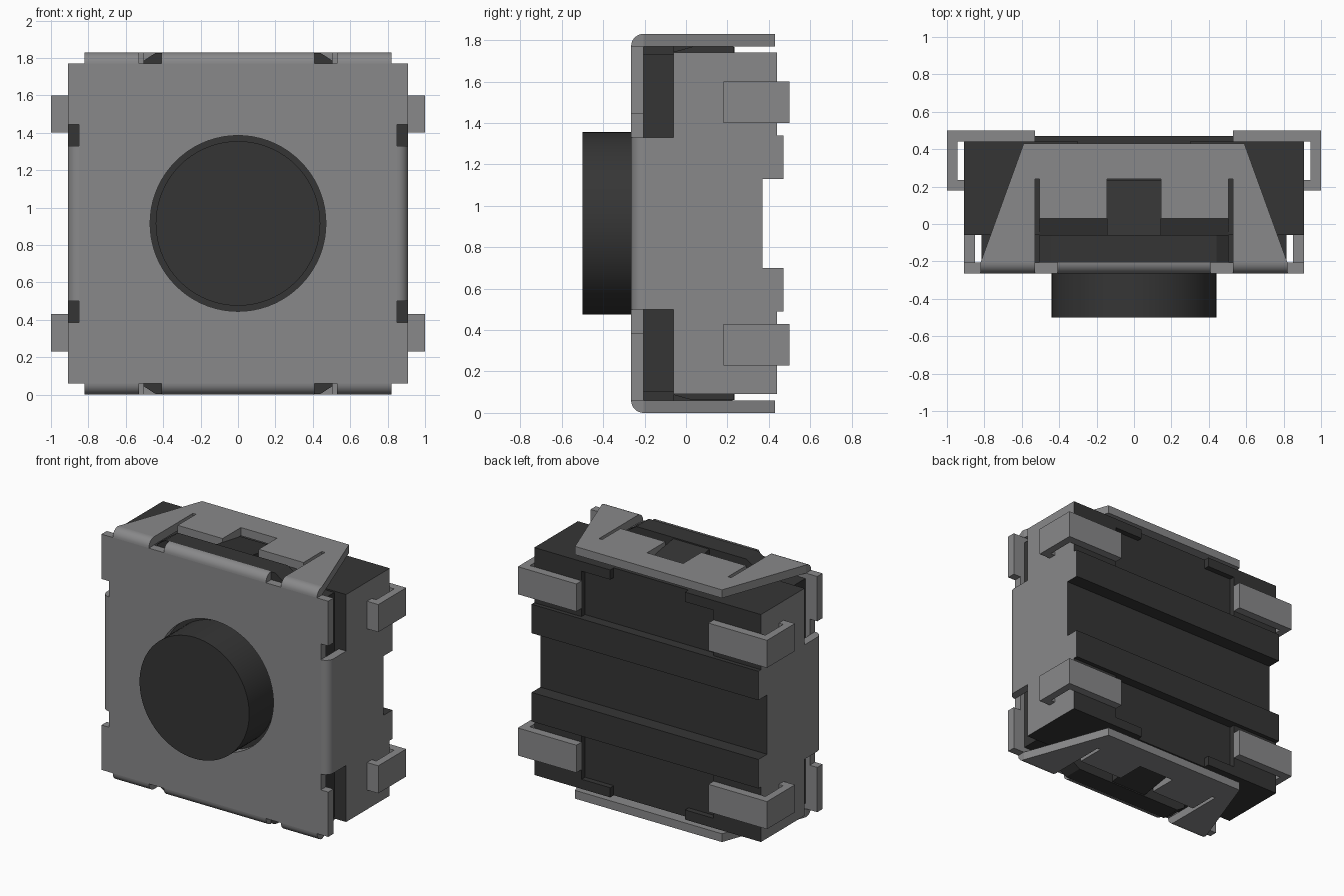
import bpy, bmesh, math
from mathutils import Vector

if "Cube" in bpy.data.objects:
    bpy.data.objects.remove(bpy.data.objects["Cube"], do_unlink=True)

MID = 0.915          # height of the horizontal symmetry plane
FRONT, BACK = -0.265, -0.205   # faces of the cover plate


def material(name, value):
    m = bpy.data.materials.new(name)
    m.use_nodes = True
    color = (*value, 1)
    m.diffuse_color = color
    bsdf = m.node_tree.nodes["Principled BSDF"]
    bsdf.inputs["Base Color"].default_value = color
    bsdf.inputs["Roughness"].default_value = 0.6
    return m


METAL = material("metal grey", (0.25, 0.25, 0.255))
PLASTIC = material("dark plastic", (0.036, 0.036, 0.036))


def prism(name, points, axis, lo, hi, mat, smooth=False):
    """Extrude a 2D outline along an axis (the outline uses the other two axes in order)."""
    def place(p, d):
        v = list(p)
        v.insert(axis, d)
        return v
    bm = bmesh.new()
    face = bm.faces.new([bm.verts.new(place(p, lo)) for p in points])
    ext = bmesh.ops.extrude_face_region(bm, geom=[face])
    move = Vector(place((0, 0), hi - lo))
    bmesh.ops.translate(bm, verts=[g for g in ext["geom"] if isinstance(g, bmesh.types.BMVert)], vec=move)
    bmesh.ops.recalc_face_normals(bm, faces=bm.faces)
    me = bpy.data.meshes.new(name)
    bm.to_mesh(me)
    bm.free()
    ob = bpy.data.objects.new(name, me)
    bpy.context.collection.objects.link(ob)
    me.materials.append(mat)
    if smooth:
        smooth_object(ob)
    return ob


def smooth_object(ob):
    bpy.ops.object.select_all(action="DESELECT")
    ob.select_set(True)
    bpy.context.view_layer.objects.active = ob
    bpy.ops.object.shade_smooth_by_angle(angle=math.radians(35))


def box(name, x, y, z, mat):
    return prism(name, [(x[0], y[0]), (x[1], y[0]), (x[1], y[1]), (x[0], y[1])], 2, z[0], z[1], mat)


def flip(z):
    return 2 * MID - z


def span(a, b, sign, centre=0.0):
    """Range of offsets from a centre, reflected when sign is -1."""
    return sorted((centre + sign * a, centre + sign * b))


def quarter(u, v, du, dv, r=0.06, n=8):
    """Quarter disc outline for a rounded bend."""
    arc = [math.pi / 2 * i / n for i in range(n + 1)]
    return [(u, v)] + [(u + du * r * math.cos(a), v + dv * r * math.sin(a)) for a in arc]


def cylinder(name, r, y0, y1, mat):
    ring = [2 * math.pi * i / 72 for i in range(72)]
    return prism(name, [(r * math.cos(a), MID + r * math.sin(a)) for a in ring], 1, y0, y1, mat, True)


def grey_ends(ob):
    """Give the outer left and right faces the metal colour."""
    ob.data.materials.append(METAL)
    for f in ob.data.polygons:
        if abs(f.normal.x) > 0.9 and abs(f.center.x) > 0.9:
            f.material_index = 1


# Housing: ribbed back profile swept across the width
half = [(0.40, 0.825), (0.40, 0.425), (0.47, 0.425), (0.47, 0.215), (0.37, 0.215)]
profile = [(-0.06, MID + 0.825)] + [(y, MID + h) for y, h in half]
profile += [(y, MID - h) for y, h in reversed(half)] + [(-0.06, MID - 0.825)]
grey_ends(prism("housing", profile, 0, -0.91, 0.91, PLASTIC))
box("housing_core", (-0.815, 0.815), (BACK, -0.05), (0.1, 1.73), PLASTIC)

# Push button
cylinder("button", 0.44, -0.5, -0.15, PLASTIC)

# Cover plate with notched sides and a round hole
edge = [(0.91, 0.855), (0.91, 0.53), (0.85, 0.53), (0.85, -0.53), (0.91, -0.53), (0.91, -0.855)]
outline = [(x, MID + h) for x, h in edge] + [(-x, MID + h) for x, h in reversed(edge)]
plate = prism("cover_plate", outline, 1, FRONT, BACK, METAL)
cutter = cylinder("hole_cutter", 0.47, -0.4, -0.1, PLASTIC)
cutter.hide_render = True
cutter.hide_viewport = False
cut = plate.modifiers.new("hole", "BOOLEAN")
cut.operation = "DIFFERENCE"
cut.solver = "EXACT"
cut.object = cutter
bpy.context.view_layer.objects.active = plate
bpy.ops.object.modifier_apply(modifier="hole")
bpy.data.objects.remove(cutter, do_unlink=True)
# Keep the hole rim metal
plate.data.materials.clear()
plate.data.materials.append(METAL)
for f in plate.data.polygons:
    f.material_index = 0

for s, side in ((1, "left"), (-1, "right")):
    # Folded side wall of the cover
    prism(f"{side}_cover_bend", quarter(s * 0.85, BACK, s, -1), 2, 0.5, 1.33, METAL, True)
    box(f"{side}_cover_wall", span(0.85, 0.91, s), (BACK, -0.055), (0.5, 1.33), METAL)

# Flange outline with a stepped window and two slits
flange = [(0.145, 0.24), (0.145, 0.03), (0.505, 0.03), (0.505, 0.24), (0.53, 0.24),
          (0.53, BACK), (0.82, BACK), (0.59, 0.43)]
flange_outline = flange + [(-x, y) for x, y in reversed(flange)]

for t, end in ((1, "top"), (-1, "bottom")):
    prism(f"{end}_flange", flange_outline, 2, *span(0.855, 0.915, t, MID), METAL)

    # Rounded folds between plate and flange
    fold = quarter(BACK, MID + t * 0.855, -1, t)
    prism(f"{end}_lip", fold, 0, -0.41, 0.41, METAL, True)
    for s, side in ((1, "left"), (-1, "right")):
        prism(f"{end}_{side}_fold", fold, 0, *span(0.53, 0.82, s), METAL, True)

    # Plastic latch behind the lip
    latch = [(-0.505, 0.8), (0.505, 0.8), (0.505, 0.87), (0.44, 0.912), (-0.44, 0.912), (-0.505, 0.87)]
    prism(f"{end}_latch_bar", [(x, MID + t * h) for x, h in latch], 1, BACK, -0.06, PLASTIC)
    tongue = [(-0.07, 0.8), (0.235, 0.8), (0.235, 0.852), (-0.07, 0.905)]
    prism(f"{end}_latch_tongue", [(y, MID + t * h) for y, h in tongue], 0, -0.145, 0.145, PLASTIC)
    ledge = [(-0.06, 0.8), (0.23, 0.8), (0.23, 0.853), (0.03, 0.853), (-0.06, 0.828)]
    prism(f"{end}_latch_ledge", [(y, MID + t * h) for y, h in ledge], 0, -0.505, 0.505, PLASTIC)

    for s, side in ((1, "left"), (-1, "right")):
        tag = f"{end}_{side}"
        # Raised pads on the back of the housing
        grey_ends(box(f"{tag}_pad", span(0.53, 0.91, s), (0.38, 0.44), span(0.42, 0.825, t, MID), PLASTIC))
        box(f"{tag}_stop", span(0.3, 0.54, s), (0.38, 0.44), span(0.755, 0.825, t, MID), PLASTIC)

        # Terminal: hooked strip around the side
        hook = [(0.53, 0.5), (1.0, 0.5), (1.0, 0.18), (0.9, 0.18), (0.9, 0.235),
                (0.945, 0.235), (0.945, 0.44), (0.53, 0.44)]
        prism(f"{tag}_terminal", [(s * x, y) for x, y in hook], 2, *span(0.485, 0.685, t, MID), METAL)
